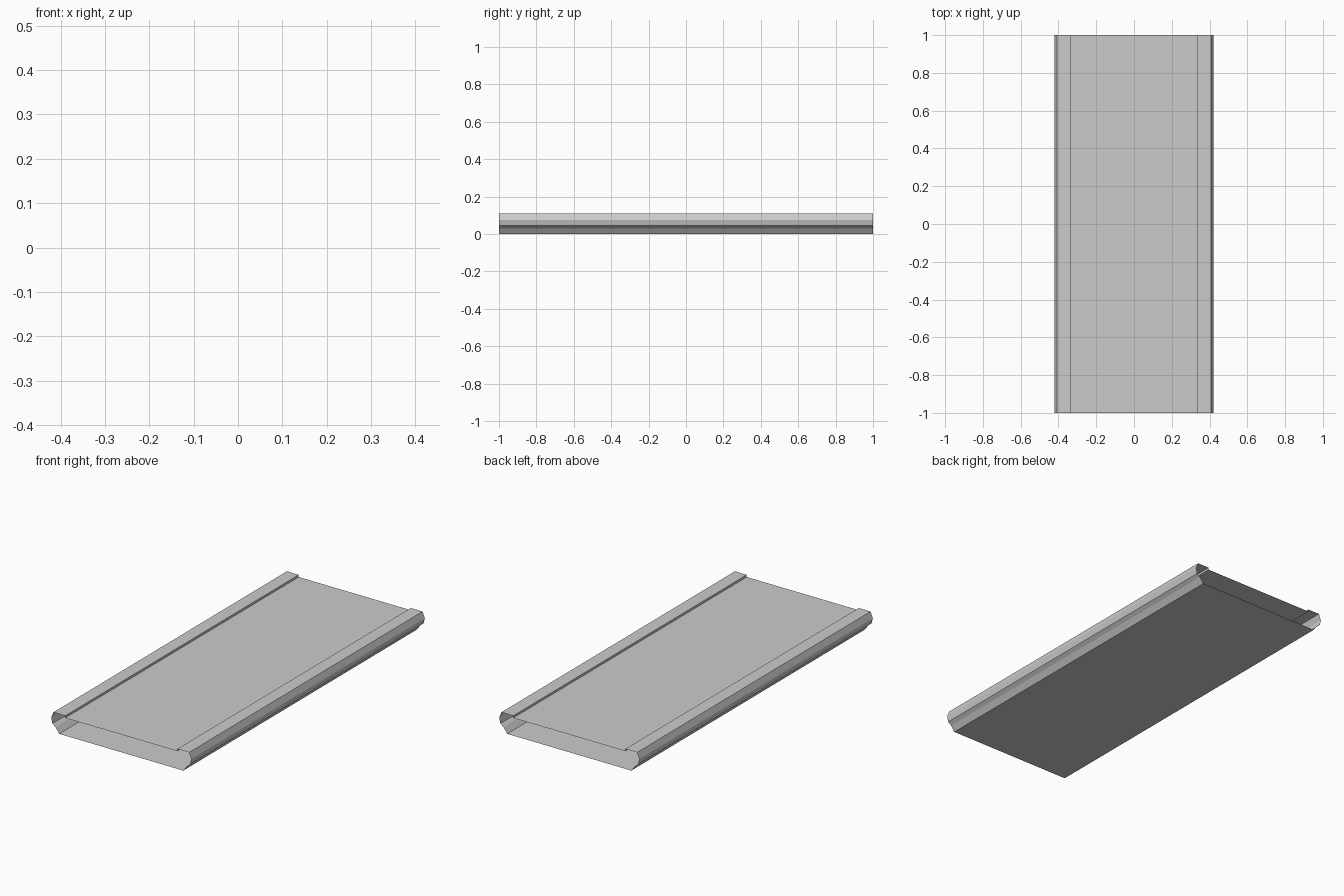
import bpy, bmesh

if "Cube" in bpy.data.objects:
    bpy.data.objects.remove(bpy.data.objects["Cube"])

# Right half of the cross-section (x, z), from bottom corner to inner rail step
HALF = [
    (0.372, 0.0),     # bottom corner
    (0.394, 0.03),    # lower body flare
    (0.413, 0.045),   # undercut below the rail
    (0.42, 0.075),    # widest rail line
    (0.407, 0.108),   # rail top, outer edge
    (0.336, 0.108),   # rail top, inner edge
    (0.336, 0.096),   # step down to the panel
]


def open_extrusion(name, profile, length):
    """Extrude a closed profile along y, leaving both ends open."""
    bm = bmesh.new()
    verts = [bm.verts.new((x, -length / 2, z)) for x, z in profile]
    edges = [bm.edges.new((a, b)) for a, b in zip(verts, verts[1:] + verts[:1])]
    new = bmesh.ops.extrude_edge_only(bm, edges=edges)["geom"]
    moved = [g for g in new if isinstance(g, bmesh.types.BMVert)]
    bmesh.ops.translate(bm, verts=moved, vec=(0, length, 0))
    # Make every face point away from the middle of the section
    bmesh.ops.recalc_face_normals(bm, faces=bm.faces)
    bm.normal_update()
    lowest = min(bm.faces, key=lambda f: f.calc_center_median().z)
    if lowest.normal.z > 0:
        bmesh.ops.reverse_faces(bm, faces=bm.faces)
    mesh = bpy.data.meshes.new(name)
    bm.to_mesh(mesh)
    bm.free()
    obj = bpy.data.objects.new(name, mesh)
    bpy.context.collection.objects.link(obj)
    return obj


# Hollow panel with raised side rails, mirrored about x = 0
profile = HALF + [(-x, z) for x, z in reversed(HALF)]
open_extrusion("railed_panel", profile, 2.0)
